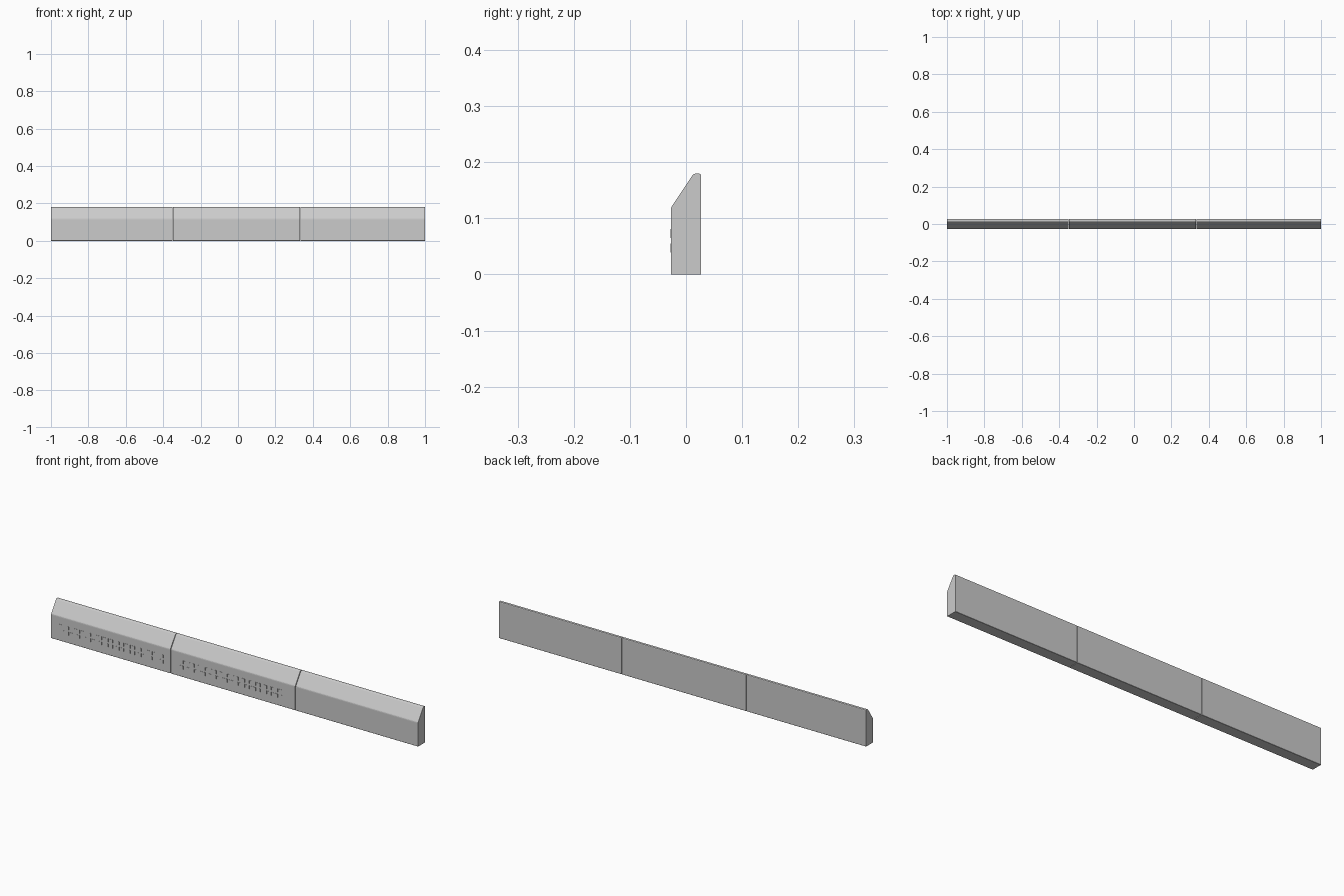
import bpy, bmesh

if "Cube" in bpy.data.objects:
    bpy.data.objects.remove(bpy.data.objects["Cube"])

grey = bpy.data.materials.new("light grey")
grey.diffuse_color = (0.6, 0.6, 0.6, 1)
grey.use_nodes = True
grey.node_tree.nodes["Principled BSDF"].inputs["Base Color"].default_value = grey.diffuse_color

# Cross-section (y, z): upright back, narrow rounded top, sloping front shoulder
PROFILE = [(-0.027, 0.001), (-0.026, 0.0), (0.026, 0.0), (0.027, 0.001),
           (0.027, 0.176), (0.026, 0.179), (0.023, 0.18), (0.017, 0.18),
           (0.014, 0.179), (0.011, 0.176), (-0.025, 0.122), (-0.0265, 0.119),
           (-0.027, 0.115)]
FRONT = -0.027
GAP = 0.003


def finish(name, bm):
    bmesh.ops.recalc_face_normals(bm, faces=bm.faces)
    mesh = bpy.data.meshes.new(name)
    bm.to_mesh(mesh)
    bm.free()
    mesh.materials.append(grey)
    obj = bpy.data.objects.new(name, mesh)
    bpy.context.collection.objects.link(obj)
    return obj


def section(name, x0, x1):
    bm = bmesh.new()
    face = bm.faces.new([bm.verts.new((x0, y, z)) for y, z in PROFILE])
    out = bmesh.ops.extrude_face_region(bm, geom=[face], use_keep_orig=True)
    verts = [v for v in out["geom"] if isinstance(v, bmesh.types.BMVert)]
    bmesh.ops.translate(bm, verts=verts, vec=(x1 - x0, 0, 0))
    return finish(name, bm)


def raised_bars(name, x0, x1, rows=(0.047, 0.073), columns=48):
    # Two rows of fine raised bars on the front face
    bm = bmesh.new()
    pitch = (x1 - x0) / columns
    for z in rows:
        for i in range(columns):
            cube = bmesh.ops.create_cube(bm, size=1)["verts"]
            bmesh.ops.scale(bm, verts=cube, vec=(pitch * 0.5, 0.002, 0.016))
            bmesh.ops.translate(bm, verts=cube,
                                vec=(x0 + (i + 0.5) * pitch, FRONT, z))
    return finish(name, bm)


# Three sections separated by thin joints
section("left_section", -1.0, -0.348 - GAP / 2)
section("middle_section", -0.348 + GAP / 2, 0.332 - GAP / 2)
section("right_section", 0.332 + GAP / 2, 1.0)

# Raised detail on the left and middle sections
raised_bars("left_front_bars", -0.96, -0.385)
raised_bars("middle_front_bars", -0.30, 0.275)
